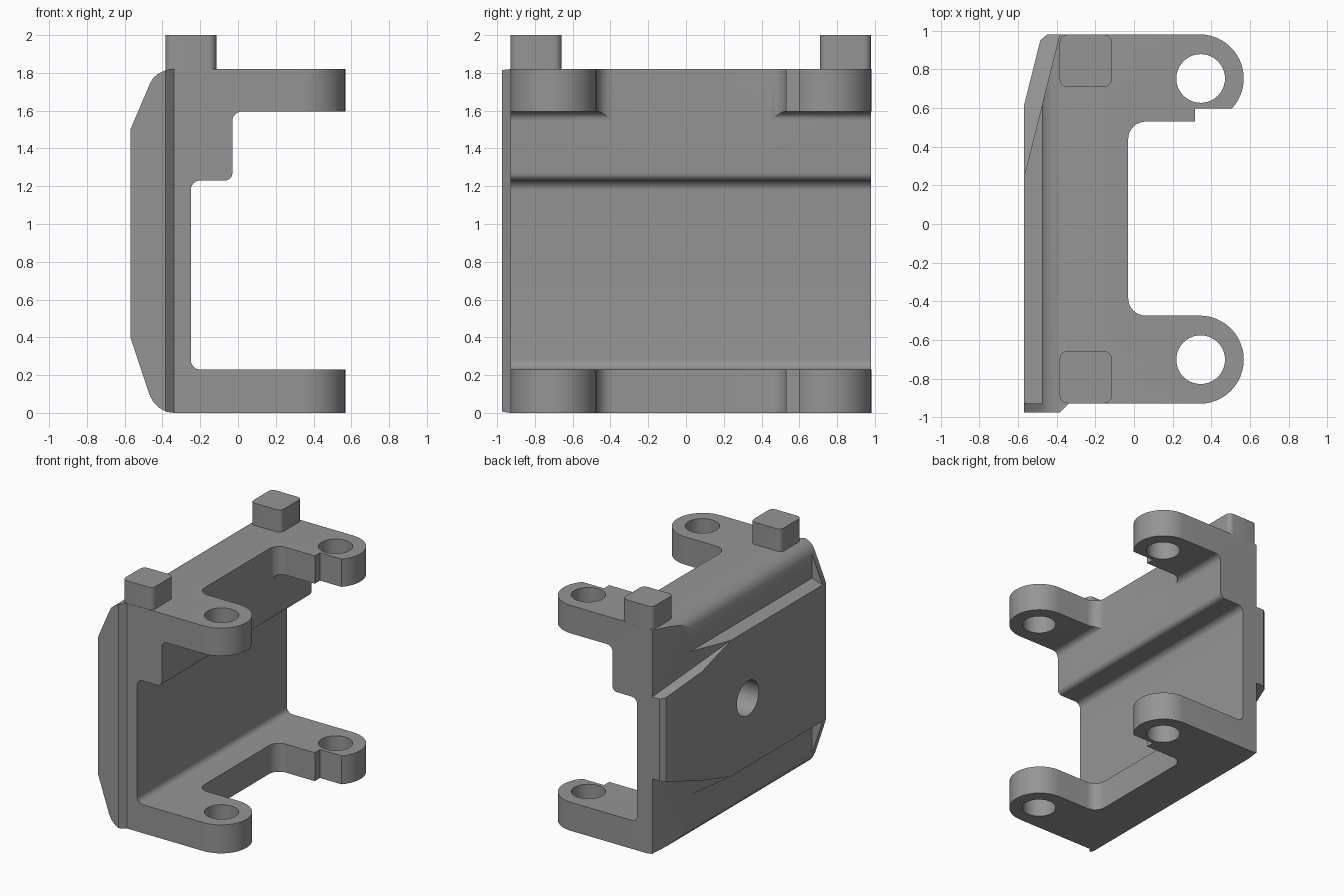
import bpy, bmesh, math
from mathutils import Vector

if "Cube" in bpy.data.objects:
    bpy.data.objects.remove(bpy.data.objects["Cube"])

grey = bpy.data.materials.new("plain grey")
grey.diffuse_color = (0.3, 0.3, 0.3, 1)
grey.use_nodes = True
grey.node_tree.nodes["Principled BSDF"].inputs["Base Color"].default_value = grey.diffuse_color


def prism(name, pts, axis, lo, hi):
    """Extrude a 2D outline along an axis (x: yz outline, y: xz, z: xy)."""
    place = {'x': lambda a, b, t: (t, a, b),
             'y': lambda a, b, t: (a, t, b),
             'z': lambda a, b, t: (a, b, t)}[axis]
    bm = bmesh.new()
    face = bm.faces.new([bm.verts.new(place(a, b, lo)) for a, b in pts])
    ext = bmesh.ops.extrude_face_region(bm, geom=[face])
    shift = Vector(place(0, 0, hi - lo))
    bmesh.ops.translate(bm, vec=shift, verts=[v for v in ext['geom'] if isinstance(v, bmesh.types.BMVert)])
    bmesh.ops.recalc_face_normals(bm, faces=bm.faces)
    mesh = bpy.data.meshes.new(name)
    bm.to_mesh(mesh)
    bm.free()
    mesh.materials.append(grey)
    obj = bpy.data.objects.new(name, mesh)
    bpy.context.collection.objects.link(obj)
    return obj


def arc(cx, cy, r, a0, a1, n=8):
    return [(cx + r * math.cos(math.radians(a0 + (a1 - a0) * i / n)),
             cy + r * math.sin(math.radians(a0 + (a1 - a0) * i / n))) for i in range(n + 1)]


def circle(cx, cy, r, n=40):
    return arc(cx, cy, r, 0, 360, n)[:-1]


def rect(x0, y0, x1, y1):
    return [(x0, y0), (x1, y0), (x1, y1), (x0, y1)]


def combine(target, tool, operation):
    """Apply a boolean and discard the tool object."""
    mod = target.modifiers.new("bool", 'BOOLEAN')
    mod.operation, mod.object, mod.solver = operation, tool, 'EXACT'
    bpy.context.view_layer.objects.active = target
    bpy.ops.object.modifier_apply(modifier=mod.name)
    bpy.data.objects.remove(tool)


def smooth(obj):
    bpy.ops.object.select_all(action='DESELECT')
    obj.select_set(True)
    bpy.context.view_layer.objects.active = obj
    bpy.ops.object.shade_smooth_by_angle(angle=math.radians(25))


# C-shaped side profile with stepped inner wall and rounded outer corners
side = [(-0.57, 0.40), (-0.47, 0.10), (-0.45, 0.06), (-0.42, 0.028), (-0.38, 0.006), (-0.34, 0),
        (0.7, 0), (0.7, 0.23)]
side += arc(-0.20, 0.28, 0.05, 270, 180)
side += arc(-0.20, 1.18, 0.05, 180, 90)
side += arc(-0.07, 1.27, 0.04, 270, 360)
side += arc(0.02, 1.545, 0.05, 180, 90)
side += [(0.7, 1.595), (0.7, 1.82), (-0.34, 1.82), (-0.38, 1.815), (-0.42, 1.797),
         (-0.45, 1.772), (-0.465, 1.745), (-0.57, 1.5)]
bracket = prism("bracket_body", side, 'y', -1.1, 1.1)

# Plan outline: tapered back, end flange and two rounded lugs
plan = [(-0.57, -0.975), (-0.385, -0.975), (-0.34, -0.93)]
plan += arc(0.34, -0.702, 0.228, -90, 90, 24)
plan += arc(0.06, -0.384, 0.09, 270, 180)
plan += arc(0.06, 0.44, 0.09, 180, 90)
plan += [(0.315, 0.53), (0.315, 0.597)]
plan += arc(0.34, 0.753, 0.228, -43, 90, 20)
plan += [(-0.385, 0.98), (-0.57, 0.24)]
combine(bracket, prism("plan_tool", plan, 'z', -0.1, 1.9), 'INTERSECT')

# Recesses above and below the rear pad, leaving the end flange
for outline in ([(-0.475, 1.53), (-0.475, 2), (-0.7, 2), (-0.7, 1.5), (-0.57, 1.5)],
                [(-0.475, 0.37), (-0.57, 0.40), (-0.7, 0.40), (-0.7, -0.1), (-0.475, -0.1)]):
    combine(bracket, prism("recess_tool", outline, 'y', -0.93, 1.2), 'DIFFERENCE')

# Rear pad narrowing toward the back end
pad = prism("rear_pad", [(-0.57, 0.235), (-0.57, 0.61), (-0.485, 0.95), (-0.45, 0.98),
                         (-0.36, 0.98), (-0.36, 0.235)], 'z', 0, 1.8)
combine(pad, prism("pad_tool", [(0.1, 0.40), (0.24, 0.40), (1.0, 0.62), (1.0, 1.27),
                                (0.24, 1.50), (0.1, 1.50)], 'x', -0.7, -0.2), 'INTERSECT')
combine(bracket, pad, 'UNION')

# Blind hole in the pad and pin holes in the lugs
combine(bracket, prism("blind_hole_tool", circle(0.025, 0.95, 0.14), 'x', -0.7, -0.36), 'DIFFERENCE')
for y in (-0.702, 0.753):
    combine(bracket, prism("pin_hole_tool", circle(0.345, y, 0.126), 'z', -0.1, 1.9), 'DIFFERENCE')
smooth(bracket)

# Square locating pegs with rounded corners
for name, y in (("front_peg", -0.793), ("rear_peg", 0.845)):
    h, r = 0.135, 0.04
    c = h - r
    outline = []
    for sx, sy, a in ((1, 1, 0), (-1, 1, 90), (-1, -1, 180), (1, -1, 270)):
        outline += arc(-0.25 + sx * c, y + sy * c, r, a, a + 90, 5)
    smooth(prism(name, outline, 'z', 1.80, 2.0))
